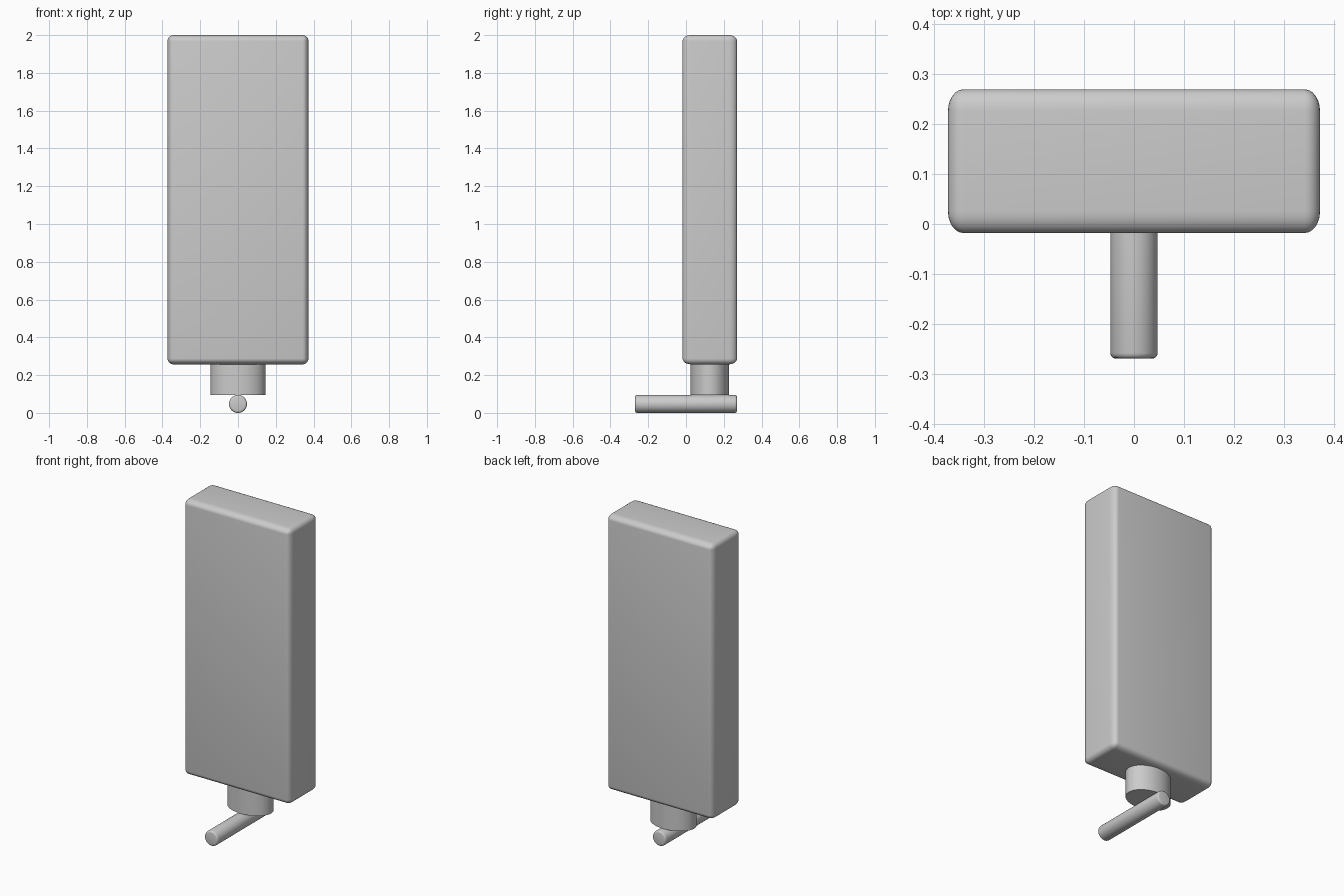
import bpy
import bmesh
import math
from mathutils import Matrix

if "Cube" in bpy.data.objects:
    bpy.data.objects.remove(bpy.data.objects["Cube"], do_unlink=True)

GREY = (0.6, 0.6, 0.6, 1)
grey = bpy.data.materials.new("plain grey")
grey.use_nodes = True
grey.diffuse_color = GREY
grey.node_tree.nodes["Principled BSDF"].inputs["Base Color"].default_value = GREY


def add_part(name, bm, location, angle):
    """Turn a bmesh into a smooth-shaded grey object."""
    bmesh.ops.recalc_face_normals(bm, faces=bm.faces)
    mesh = bpy.data.meshes.new(name)
    bm.to_mesh(mesh)
    bm.free()
    mesh.materials.append(grey)
    obj = bpy.data.objects.new(name, mesh)
    obj.location = location
    bpy.context.collection.objects.link(obj)
    bpy.ops.object.select_all(action="DESELECT")
    obj.select_set(True)
    bpy.context.view_layer.objects.active = obj
    bpy.ops.object.shade_smooth_by_angle(angle=math.radians(angle))
    return obj


def cylinder(radius, length):
    bm = bmesh.new()
    bmesh.ops.create_cone(bm, cap_ends=True, segments=48, radius1=radius,
                          radius2=radius, depth=length)
    return bm


# Tall rounded body; the rounding is stretched along its depth
stretch = 1.4
body = bmesh.new()
bmesh.ops.create_cube(body, size=1)
bmesh.ops.scale(body, verts=body.verts, vec=(0.746, 0.288 / stretch, 1.743))
bmesh.ops.bevel(body, geom=body.edges[:], offset=0.031, segments=6,
                profile=0.5, affect="EDGES")
bmesh.ops.scale(body, verts=body.verts, vec=(1, stretch, 1))
add_part("body", body, (0, 0.126, 1.1285), 40)

# Oval neck under the body
neck = cylinder(0.145, 0.18)
bmesh.ops.scale(neck, verts=neck.verts, vec=(1, 0.71, 1))
add_part("neck", neck, (0, 0.126, 0.185), 40)

# Round lever lying front to back, with softened end rims
lever = cylinder(0.0475, 0.54)
rims = [e for e in lever.edges if abs(e.verts[0].co.z - e.verts[1].co.z) < 0.001]
bmesh.ops.bevel(lever, geom=rims, offset=0.011, segments=3, profile=0.5,
                affect="EDGES")
bmesh.ops.rotate(lever, verts=lever.verts, cent=(0, 0, 0),
                 matrix=Matrix.Rotation(math.pi / 2, 3, "X"))
add_part("lever", lever, (0, 0, 0.0475), 40)
